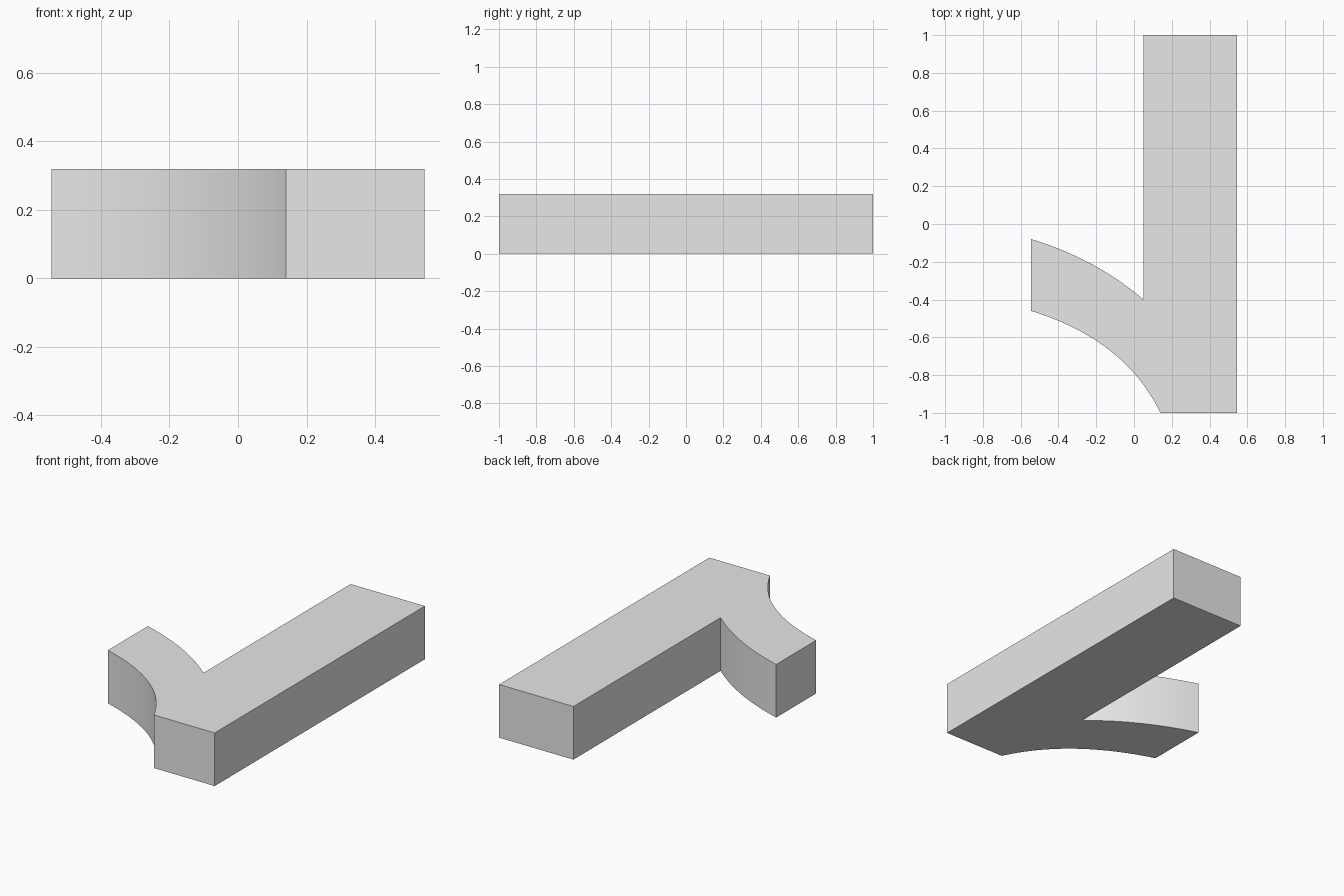
import bpy
import bmesh
from mathutils import Vector

if "Cube" in bpy.data.objects:
    bpy.data.objects.remove(bpy.data.objects["Cube"], do_unlink=True)

HEIGHT = 0.32
STEPS = 24


def bend(start, control, end):
    """Points along a quadratic curve."""
    a, b, c = Vector(start), Vector(control), Vector(end)
    ts = [i / STEPS for i in range(STEPS + 1)]
    return [a * (1 - t) ** 2 + b * 2 * t * (1 - t) + c * t * t for t in ts]


# Plan outline: straight bar with a curved side branch
inner_curve = bend((0.05, -0.4), (-0.2, -0.185), (-0.545, -0.08))
outer_curve = bend((-0.545, -0.46), (-0.045, -0.615), (0.14, -1))
bar_corners = [Vector(p) for p in ((0.545, -1), (0.545, 1), (0.05, 1))]
outline = inner_curve + outer_curve + bar_corners

# Extrude the outline to full height
bm = bmesh.new()
base = bm.faces.new([bm.verts.new((p.x, p.y, 0)) for p in outline])
top = bmesh.ops.extrude_face_region(bm, geom=[base], use_keep_orig=True)
bmesh.ops.translate(bm, vec=(0, 0, HEIGHT),
                    verts=[g for g in top["geom"] if isinstance(g, bmesh.types.BMVert)])
bmesh.ops.recalc_face_normals(bm, faces=bm.faces)
mesh = bpy.data.meshes.new("branching_block")
bm.to_mesh(mesh)
bm.free()
block = bpy.data.objects.new("branching_block", mesh)
bpy.context.collection.objects.link(block)

# Plain grey finish
grey = bpy.data.materials.new("light_grey")
grey.use_nodes = True
colour = (0.8, 0.8, 0.8, 1)
grey.diffuse_color = colour
grey.node_tree.nodes["Principled BSDF"].inputs["Base Color"].default_value = colour
mesh.materials.append(grey)

# Smooth curved walls, crisp corners
bpy.ops.object.select_all(action="DESELECT")
block.select_set(True)
bpy.context.view_layer.objects.active = block
bpy.ops.object.shade_smooth_by_angle(angle=0.5)
